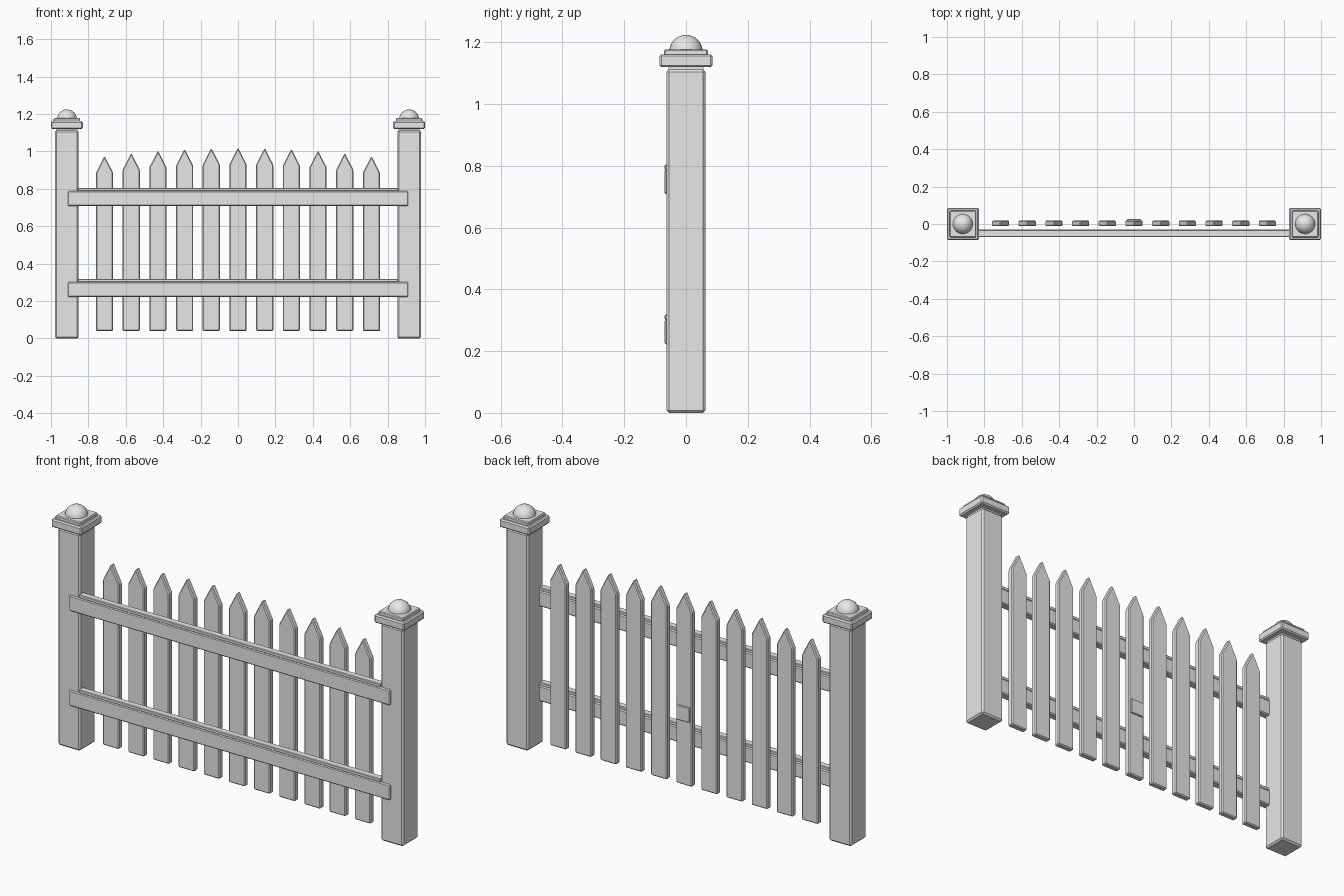
import bpy, bmesh, math

if "Cube" in bpy.data.objects:
    bpy.data.objects.remove(bpy.data.objects["Cube"])

# One plain grey finish for the whole fence
paint = bpy.data.materials.new("plain_grey")
paint.diffuse_color = (0.8, 0.8, 0.8, 1.0)
paint.use_nodes = True
paint.node_tree.nodes["Principled BSDF"].inputs["Base Color"].default_value = paint.diffuse_color


def finish(name, bm, bevel=0.0):
    """Turn a bmesh into a named object with chamfered edges."""
    bmesh.ops.recalc_face_normals(bm, faces=bm.faces)
    if bevel:
        bmesh.ops.bevel(bm, geom=bm.edges[:], offset=bevel, segments=1,
                        profile=0.5, affect='EDGES')
    mesh = bpy.data.meshes.new(name)
    bm.to_mesh(mesh)
    bm.free()
    mesh.materials.append(paint)
    obj = bpy.data.objects.new(name, mesh)
    bpy.context.collection.objects.link(obj)
    return obj


def box(name, x, y, z, bevel=0.0):
    """Box from (min, max) ranges on each axis."""
    bm = bmesh.new()
    bmesh.ops.create_cube(bm, size=1.0)
    for v in bm.verts:
        v.co = [r[0] if c < 0 else r[1] for c, r in zip(v.co, (x, y, z))]
    return finish(name, bm, bevel)


def square(name, cx, half, z, bevel=0.0):
    return box(name, (cx - half, cx + half), (-half, half), z, bevel)


def picket(name, cx, top):
    """Pointed board extruded from its front outline."""
    w, y0, y1 = 0.046, -0.012, 0.018
    shoulder = top - 0.09
    outline = [(-w, 0.04), (w, 0.04), (w, shoulder), (0, top), (-w, shoulder)]
    bm = bmesh.new()
    face = bm.faces.new([bm.verts.new((cx + x, y0, z)) for x, z in outline])
    ext = bmesh.ops.extrude_face_region(bm, geom=[face])
    for v in ext["geom"]:
        if isinstance(v, bmesh.types.BMVert):
            v.co.y = y1
    return finish(name, bm, 0.005)


# Posts with neck, stepped cap and ball finial
for side, cx in (("left", -0.915), ("right", 0.915)):
    square(side + "_post", cx, 0.063, (0.0, 1.112), 0.008)
    square(side + "_post_neck", cx, 0.056, (1.10, 1.125))
    square(side + "_post_cap", cx, 0.085, (1.119, 1.161), 0.006)
    square(side + "_cap_step", cx, 0.071, (1.155, 1.177), 0.004)
    bm = bmesh.new()
    bmesh.ops.create_uvsphere(bm, u_segments=24, v_segments=12, radius=0.054)
    bmesh.ops.translate(bm, verts=bm.verts, vec=(cx, 0, 1.17))
    for f in bm.faces:
        f.smooth = True
    finish(side + "_finial", bm)

# Horizontal rails, each with a thin shorter strip along the top
for level, z in (("lower", 0.222), ("upper", 0.708)):
    box(level + "_rail", (-0.91, 0.91), (-0.07, -0.03), (z, z + 0.08), 0.005)
    box(level + "_rail_strip", (-0.855, 0.855), (-0.069, -0.033),
        (z + 0.079, z + 0.096), 0.003)

# Pickets rising in a shallow arch toward the middle
for i in range(-5, 6):
    picket("picket_%02d" % (i + 6), i * 0.1427, 1.02 - 0.045 * (i / 5) ** 2)

# Small blank plate on the back of the middle picket
box("back_plate", (-0.037, 0.037), (0.017, 0.026), (0.37, 0.445), 0.002)
